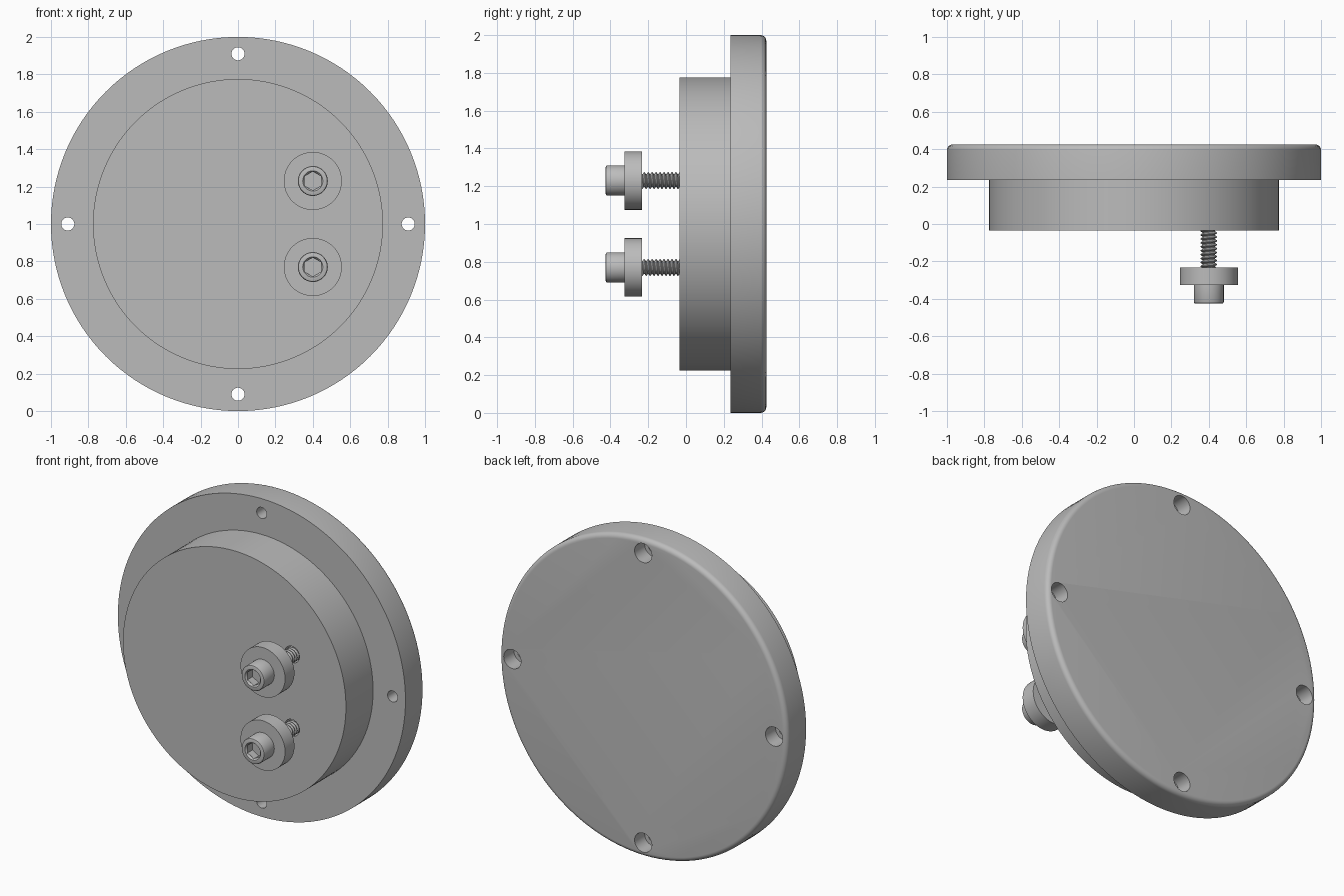
import bpy, bmesh
from math import sin, cos, pi, radians
from mathutils import Matrix, Vector

if "Cube" in bpy.data.objects:
    bpy.data.objects.remove(bpy.data.objects["Cube"])

metal = bpy.data.materials.new("satin_grey")
metal.use_nodes = True
grey = (0.5, 0.5, 0.5, 1)
metal.diffuse_color = grey
metal.node_tree.nodes["Principled BSDF"].inputs["Base Color"].default_value = grey


def add_object(name, bm, x, z):
    bmesh.ops.recalc_face_normals(bm, faces=bm.faces)
    mesh = bpy.data.meshes.new(name)
    bm.to_mesh(mesh)
    bm.free()
    mesh.materials.append(metal)
    ob = bpy.data.objects.new(name, mesh)
    ob.location = (x, 0, z)
    bpy.context.collection.objects.link(ob)
    return ob


def turned(name, profile, x=0, z=1, sides=48):
    """Solid turned about a y axis from (radius, y) points, with flat caps."""
    bm = bmesh.new()
    rings = [[bm.verts.new((r * sin(2 * pi * i / sides), y, r * cos(2 * pi * i / sides)))
              for i in range(sides)] for r, y in profile]
    for a, b in zip(rings, rings[1:]):
        for i in range(sides):
            j = (i + 1) % sides
            bm.faces.new((a[i], a[j], b[j], b[i]))
    bm.faces.new(rings[0])
    bm.faces.new(rings[-1])
    return add_object(name, bm, x, z)


def activate(ob):
    bpy.ops.object.select_all(action='DESELECT')
    ob.select_set(True)
    bpy.context.view_layer.objects.active = ob


def cut(ob, cutter):
    mod = ob.modifiers.new("cut", 'BOOLEAN')
    mod.operation, mod.solver, mod.object = 'DIFFERENCE', 'EXACT', cutter
    activate(ob)
    bpy.ops.object.modifier_apply(modifier=mod.name)
    bpy.data.objects.remove(cutter)


def smooth(ob):
    activate(ob)
    bpy.ops.object.shade_smooth_by_angle(angle=radians(30))


def thread(name, x, z, start, turns, pitch=0.021, root=0.034, crest=0.045):
    """Helical thread: one tooth profile spun with a steady advance."""
    bm = bmesh.new()
    tooth = [(root, 0), (root, 0.15), (crest, 0.5), (crest, 0.65), (root, 1)]
    vs = [bm.verts.new((r, start + t * pitch, 0)) for r, t in tooth]
    edges = [bm.edges.new(pair) for pair in zip(vs, vs[1:])]
    steps = 20
    bmesh.ops.spin(bm, geom=vs + edges, cent=(0, 0, 0), axis=(0, 1, 0),
                   dvec=Vector((0, pitch / steps, 0)), angle=2 * pi * turns,
                   steps=steps * turns)
    bmesh.ops.remove_doubles(bm, verts=bm.verts, dist=0.0002)
    return add_object(name, bm, x, z)


# Plate: wide flange with a rounded back rim, and the raised round boss
BACK, FILLET = 0.425, 0.03
rim = [(1 - FILLET + FILLET * cos(a), BACK - FILLET + FILLET * sin(a))
       for a in (pi / 2 * i / 6 for i in range(7))]
flange = turned("flange", [(1, 0.235)] + rim, sides=128)
boss = turned("boss", [(0.775, -0.035), (0.775, 0.235)], sides=128)

# Four counterbored mounting holes
for k in range(4):
    a = k * pi / 2
    cut(flange, turned("hole_cutter", [(0.035, 0.1), (0.035, 0.325), (0.06, 0.325), (0.06, 0.5)],
                       0.91 * cos(a), 1 + 0.91 * sin(a), 32))

# Two socket screws, each with a thick washer
for label, z in (("upper", 1.23), ("lower", 0.77)):
    x = 0.4
    cut(boss, turned("bore_cutter", [(0.052, -0.1), (0.052, 0.1)], x, z, 32))
    smooth(thread(label + "_thread", x, z, -0.27, 19))
    smooth(turned(label + "_washer", [(0.155, -0.325), (0.155, -0.232)], x, z, 64))
    head = turned(label + "_screw_head",
                  [(0.072, -0.425), (0.077, -0.423), (0.08, -0.417), (0.08, -0.325)], x, z)
    cut(head, turned("chamfer_cutter", [(0.06, -0.433), (0.045, -0.413)], x, z))
    cut(head, turned("socket_cutter", [(0.05, -0.45), (0.05, -0.365)], x, z, 6))
    smooth(head)

smooth(flange)
smooth(boss)
